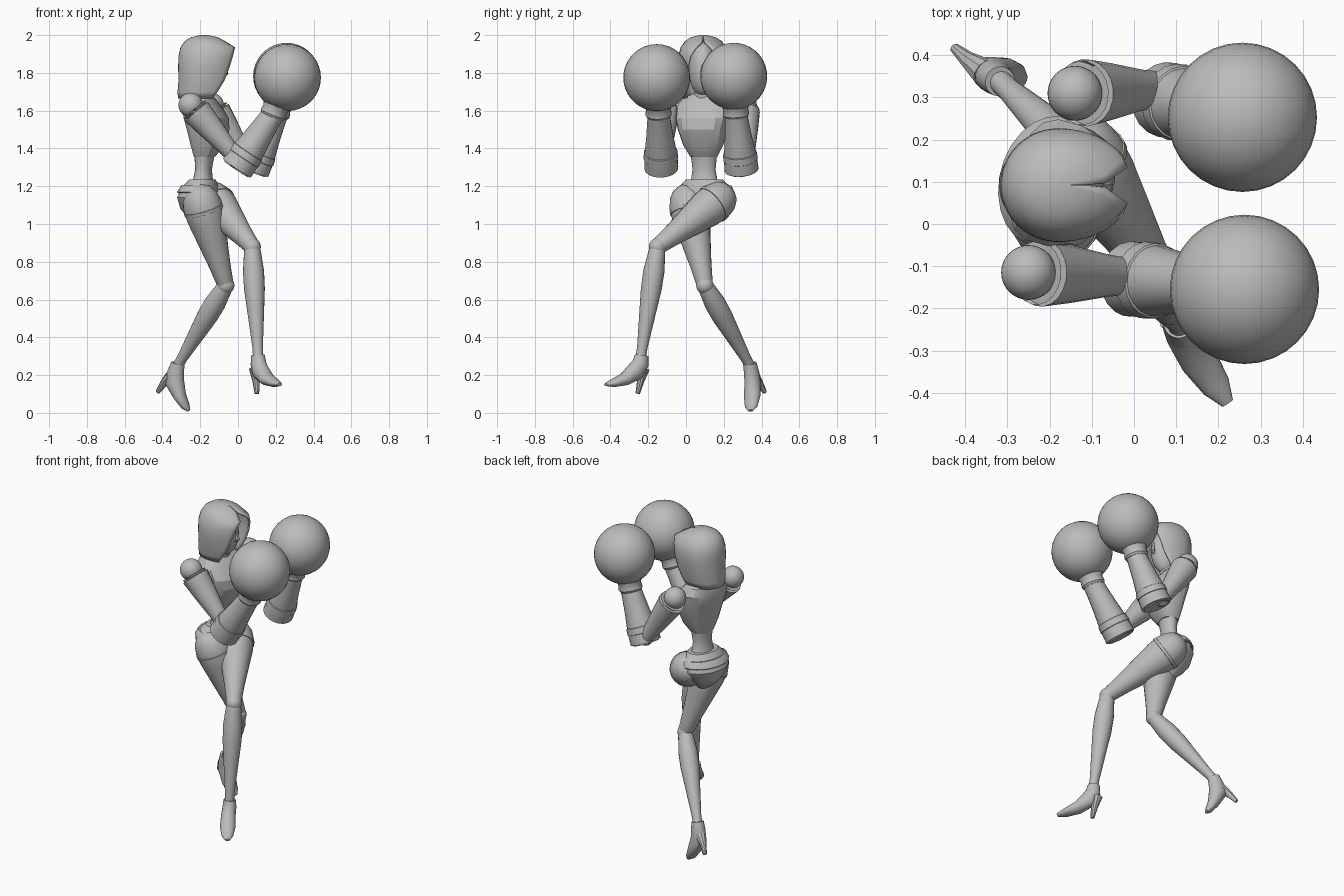
import bpy, bmesh, math
from mathutils import Vector, Matrix

if "Cube" in bpy.data.objects:
    bpy.data.objects.remove(bpy.data.objects["Cube"], do_unlink=True)

GREY = (0.5, 0.5, 0.5, 1)
mat = bpy.data.materials.new("plain_grey")
mat.use_nodes = True
mat.diffuse_color = GREY
mat.node_tree.nodes["Principled BSDF"].inputs["Base Color"].default_value = GREY

YAW = math.radians(-15)
SIDE = Vector((math.sin(-YAW), math.cos(YAW), 0))
LEFT, RIGHT = "left_", "right_"


def finish(name, bm, angle=35):
    bmesh.ops.recalc_face_normals(bm, faces=bm.faces)
    mesh = bpy.data.meshes.new(name)
    bm.to_mesh(mesh)
    bm.free()
    mesh.materials.append(mat)
    obj = bpy.data.objects.new(name, mesh)
    bpy.context.collection.objects.link(obj)
    bpy.ops.object.select_all(action="DESELECT")
    obj.select_set(True)
    bpy.context.view_layer.objects.active = obj
    bpy.ops.object.shade_smooth_by_angle(angle=math.radians(angle))
    return obj


def skin(bm, rings, closed=True, caps=True):
    """Bridge rings of points with quads."""
    loops = [[bm.verts.new(p) for p in ring] for ring in rings]
    n = len(loops[0])
    for a, b in zip(loops, loops[1:]):
        for i in range(n if closed else n - 1):
            j = (i + 1) % n
            bm.faces.new((a[i], a[j], b[j], b[i]))
    if caps:
        bm.faces.new(loops[0])
        bm.faces.new(loops[-1])


def tube(name, points, radii, side=SIDE, n=20, angle=35):
    """Loft round or oval (side, other) sections along a path."""
    pts = [Vector(p) for p in points]
    rings = []
    for i, p in enumerate(pts):
        t = (pts[min(i + 1, len(pts) - 1)] - pts[max(i - 1, 0)]).normalized()
        u = (side - t * side.dot(t)).normalized()
        v = t.cross(u)
        r = radii[i] if isinstance(radii[i], tuple) else (radii[i], radii[i])
        rings.append([p + u * r[0] * math.cos(a) + v * r[1] * math.sin(a)
                      for a in (math.tau * k / n for k in range(n))])
    bm = bmesh.new()
    skin(bm, rings)
    return finish(name, bm, angle)


def limb(name, a, b, profile, **kw):
    """Straight tube from a to b; profile holds (fraction, radius)."""
    a, b = Vector(a), Vector(b)
    return tube(name, [a.lerp(b, f) for f, r in profile], [r for f, r in profile], **kw)


def ball(name, centre, size, yaw=0.0):
    bm = bmesh.new()
    bmesh.ops.create_uvsphere(bm, u_segments=32, v_segments=18, radius=1)
    size = Vector(size) if isinstance(size, tuple) else Vector((size,) * 3)
    bm.transform(Matrix.Translation(centre) @ Matrix.Rotation(yaw, 4, "Z")
                 @ Matrix.Diagonal((*size, 1)))
    return finish(name, bm, 60)


def stack(name, centre, sections, n=24, power=1.0, angle=35):
    """Loft level sections (z, back, front, half_width, front_drop) facing the torso's way."""
    rot = Matrix.Rotation(YAW, 3, "Z")
    rings = []
    for z, back, front, hw, drop in sections:
        ring = []
        for k in range(n):
            a = math.tau * (k + 0.5) / n
            c, s = math.cos(a), math.sin(a)
            x = math.copysign(abs(c) ** power, c)
            y = math.copysign(abs(s) ** power, s)
            px = (front + back) / 2 + x * (front - back) / 2
            ring.append(Vector((*centre, 0)) + rot @ Vector((px, y * hw, z - drop * max(c, 0))))
        rings.append(ring)
    bm = bmesh.new()
    skin(bm, rings)
    return finish(name, bm, angle)


# Torso
BODY = (-0.18, 0.095)
stack("chest", BODY, [(1.355, -.05, .055, .07, 0), (1.42, -.065, .09, .105, .02),
                      (1.50, -.085, .13, .13, 0), (1.56, -.10, .125, .145, 0),
                      (1.62, -.105, .085, .15, 0), (1.665, -.095, .05, .12, 0),
                      (1.69, -.07, .03, .06, 0)], n=16, power=.72, angle=22)
stack("waist", BODY, [(1.18, -.075, .06, .10, 0), (1.24, -.055, .045, .07, 0),
                      (1.29, -.045, .04, .062, 0), (1.34, -.048, .05, .068, 0),
                      (1.39, -.05, .06, .075, 0)])
stack("pelvis", BODY, [(0.99, -.03, .03, .025, 0), (1.03, -.085, .06, .06, 0),
                       (1.08, -.125, .075, .12, 0), (1.14, -.14, .08, .15, 0),
                       (1.19, -.12, .075, .145, 0), (1.235, -.075, .06, .10, 0)])
stack("hip_belt", BODY, [(1.165, -.137, .092, .154, .06), (1.17, -.14, .095, .158, .06),
                         (1.20, -.122, .09, .146, .055), (1.205, -.115, .08, .14, .055)])
tube("neck", [(-.19, .095, 1.62), (-.165, .09, 1.78)], [.052, .045])

# Head and nose
HEAD = Vector((-.165, .09, 1.82))
ball("face", HEAD, (.095, .075, .145))
tube("nose", [HEAD + Vector((.085, 0, .04)), HEAD + Vector((.10, 0, -.025)),
              HEAD + Vector((.085, 0, -.04))], [.006, .015, .008], n=6)

# Hood: level arcs around the head, open towards the face
levels = [(1.665, -.2, .118, .105, 65), (1.70, -.195, .125, .115, 58), (1.76, -.185, .13, .125, 48),
          (1.83, -.18, .137, .135, 40), (1.89, -.177, .138, .134, 32), (1.935, -.175, .13, .121, 20),
          (1.968, -.175, .107, .098, 3), (1.988, -.178, .073, .067, 1), (2.0, -.18, .02, .02, 0)]
rings = []
for z, cx, rx, ry, gap in levels:
    angles = [math.radians(gap + (360 - 2 * gap) * k / 32) for k in range(33)]
    rings.append([Vector((cx + rx * math.cos(a) + .04 * max(0, math.cos(a)) * (z < 1.95),
                          .092 + ry * math.sin(a), z)) for a in angles])
bm = bmesh.new()
skin(bm, rings, closed=False, caps=False)
bm.faces.new([v for v in bm.verts if v.co.z > 1.999])
bmesh.ops.remove_doubles(bm, verts=bm.verts, dist=.0005)
hood = finish("hood", bm, 50)
shell = hood.modifiers.new("thickness", "SOLIDIFY")
shell.thickness, shell.offset = .012, -1

# Arms: shoulder, elbow, cuff, wrist, glove centre
arms = {
    RIGHT: ((-.25, -.115, 1.63), (0, -.125, 1.34), (-.01, -.13, 1.29), (.185, -.145, 1.58), (.262, -.155, 1.775)),
    LEFT: ((-.14, .31, 1.63), (.06, .32, 1.32), (.075, .295, 1.28), (.205, .265, 1.58), (.257, .253, 1.782)),
}
for s, (shoulder, elbow, cuff, wrist, glove) in arms.items():
    ball(s + "shoulder", shoulder, .065)
    limb(s + "upper_arm", shoulder, elbow,
         [(.16, .05), (.08, .076), (.12, .08), (.4, .068), (.75, .05), (1, .042)])
    ball(s + "elbow", elbow, .042)
    limb(s + "forearm", cuff, wrist,
         [(.12, .065), (.0, .078), (.02, .09), (.25, .088), (.6, .072), (.9, .062), (1, .06)])
    limb(s + "forearm_band", cuff, wrist, [(.2, .087), (.21, .092), (.32, .089), (.33, .083)])
    limb(s + "glove_cuff", wrist, glove, [(-.06, .062), (0, .07), (.15, .066), (.35, .085), (.5, .10)])
    ball(s + "glove", glove, .177)

# Legs: hip, knee, ankle
legs = {
    RIGHT: ((-.195, .01, 1.12), (-.065, .10, .675), (-.322, .342, .245)),
    LEFT: ((-.135, .175, 1.13), (.075, -.15, .88), (.107, -.24, .29)),
}
for s, (hip, knee, ankle) in legs.items():
    limb(s + "thigh", hip, knee, [(-.19, .03), (-.14, .068), (-.06, .092), (.06, .104), (.2, .10),
                                  (.45, .081), (.75, .058), (.95, .046), (1, .04)])
    limb(s + "thigh_trim", hip, knee, [(.08, .10), (.085, .107), (.12, .106), (.125, .099)])
    ball(s + "knee", knee, .046)
    limb(s + "shin", knee, ankle, [(0, .04), (.05, .045), (.22, .056), (.38, .055),
                                   (.65, .041), (.9, .028), (1.03, .027)])

# Shoes: foot path, heel path, sideways direction
shoes = {
    RIGHT: ([(-.318, .338, .262), (-.33, .347, .215), (-.335, .353, .16), (-.308, .35, .09),
             (-.278, .345, .035), (-.26, .342, .012)],
            [(-.355, .36, .19), (-.395, .39, .155), (-.425, .417, .11)], (.07, .17, 0)),
    LEFT: ([(.106, -.235, .305), (.108, -.24, .262), (.118, -.265, .222), (.155, -.325, .178),
            (.195, -.385, .158), (.222, -.425, .15)],
           [(.092, -.225, .235), (.096, -.24, .17), (.1, -.256, .102)], (.18, .12, 0)),
}
for s, (foot, heel, side) in shoes.items():
    side = Vector(side).normalized()
    tube(s + "shoe", foot, [.036, (.04, .045), (.042, .052), (.045, .034), (.035, .022), (.015, .008)],
         side=side)
    tube(s + "heel", heel, [(.034, .034), .02, .012], side=side, n=10)
